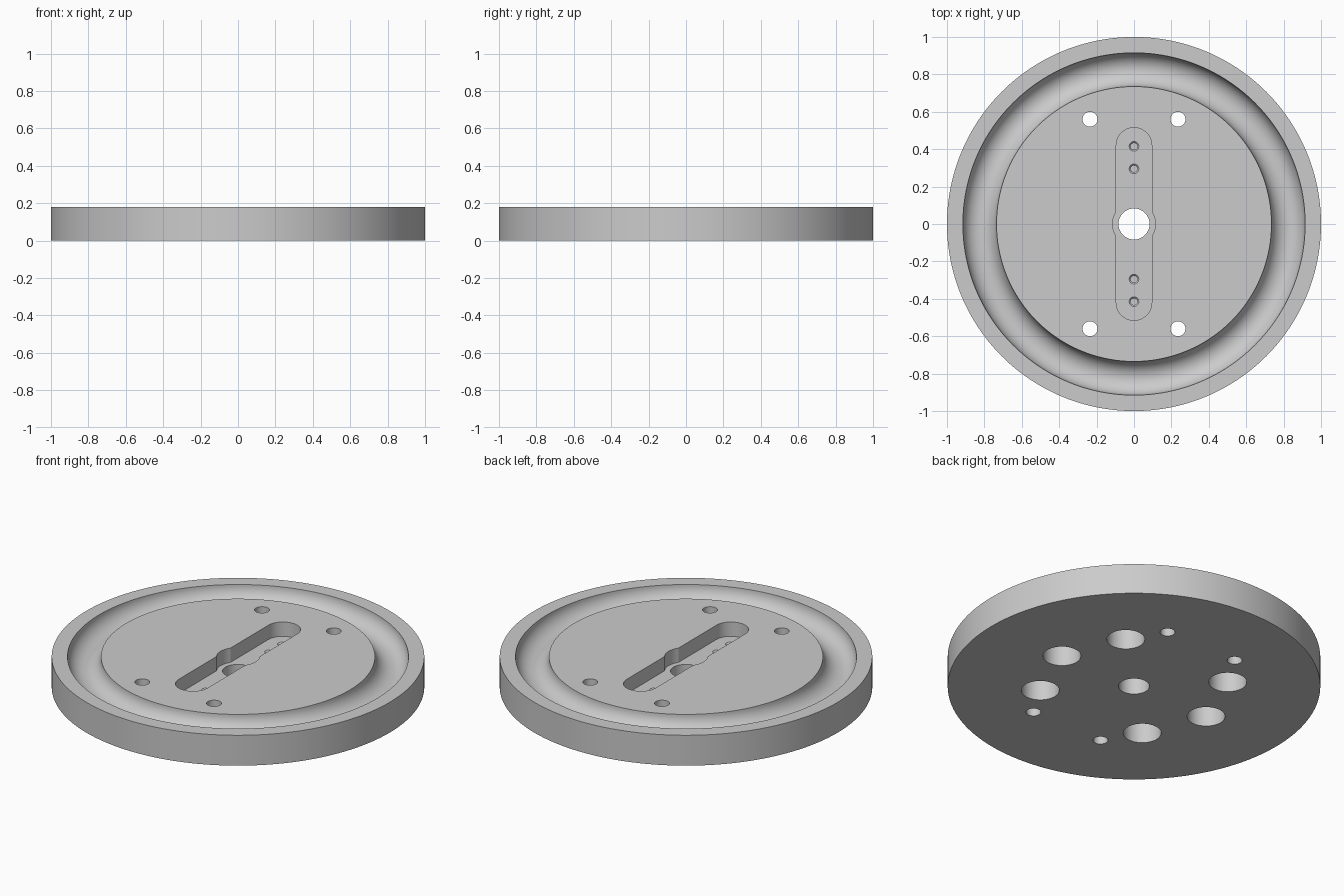
import bpy, bmesh, math

if "Cube" in bpy.data.objects:
    bpy.data.objects.remove(bpy.data.objects["Cube"])

HEIGHT = 0.18
SLOT_FLOOR = 0.095

grey = bpy.data.materials.new("machined grey")
grey.diffuse_color = (0.6, 0.6, 0.6, 1)
grey.use_nodes = True
grey.node_tree.nodes["Principled BSDF"].inputs["Base Color"].default_value = grey.diffuse_color


def finish(bm, name):
    bmesh.ops.remove_doubles(bm, verts=bm.verts, dist=1e-5)
    bmesh.ops.recalc_face_normals(bm, faces=bm.faces)
    mesh = bpy.data.meshes.new(name)
    bm.to_mesh(mesh)
    bm.free()
    obj = bpy.data.objects.new(name, mesh)
    bpy.context.collection.objects.link(obj)
    obj.data.materials.append(grey)
    return obj


def lathe(bm, profile, steps, x=0, y=0):
    """Revolve a closed (radius, z) profile around a vertical axis at x, y."""
    rings = []
    for i in range(steps):
        a = math.tau * i / steps
        rings.append([bm.verts.new((x + r * math.cos(a), y + r * math.sin(a), z))
                      for r, z in profile])
    n = len(profile)
    for i in range(steps):
        p, q = rings[i], rings[(i + 1) % steps]
        for j in range(n):
            k = (j + 1) % n
            bm.faces.new((p[j], q[j], q[k], p[k]))


def prism(bm, outline, z0, z1):
    """Extrude a flat outline from z0 to z1."""
    low = [bm.verts.new((x, y, z0)) for x, y in outline]
    high = [bm.verts.new((x, y, z1)) for x, y in outline]
    bm.faces.new(low)
    bm.faces.new(high)
    for i in range(len(outline)):
        j = (i + 1) % len(outline)
        bm.faces.new((low[i], low[j], high[j], high[i]))


def arc(cx, cy, r, a0, a1, n):
    return [(cx + r * math.cos(a0 + (a1 - a0) * i / n),
             cy + r * math.sin(a0 + (a1 - a0) * i / n)) for i in range(n + 1)]


def cut(target, cutter):
    mod = target.modifiers.new("cut", 'BOOLEAN')
    mod.operation = 'DIFFERENCE'
    mod.solver = 'EXACT'
    mod.object = cutter
    bpy.context.view_layer.objects.active = target
    bpy.ops.object.modifier_apply(modifier=mod.name)
    bpy.data.objects.remove(cutter)


# Disc with centre bore and half-round ring groove
groove = arc(0.825, HEIGHT, 0.09, 0, -math.pi, 24)
bm = bmesh.new()
lathe(bm, [(0.083, 0), (1, 0), (1, HEIGHT)] + groove + [(0.083, HEIGHT)], 192)
disc = finish(bm, "grooved_disc")

# Long slot with round ends and a round bulge around the bore
half, bulge, end_y = 0.095, 0.115, 0.42
meet = math.acos(half / bulge)
outline = (arc(0, 0, bulge, -meet, meet, 12)
           + arc(0, end_y, half, 0, math.pi, 32)
           + arc(0, 0, bulge, math.pi - meet, math.pi + meet, 12)
           + arc(0, -end_y, half, math.pi, math.tau, 32))
bm = bmesh.new()
prism(bm, outline, SLOT_FLOOR, HEIGHT + 0.1)
cut(disc, finish(bm, "slot_cutter"))

# Four through holes and six blind pockets from below
bm = bmesh.new()
for sx in (-1, 1):
    for sy in (-1, 1):
        prism(bm, arc(sx * 0.235, sy * 0.56, 0.04, 0, math.tau * 31 / 32, 31), -0.1, HEIGHT + 0.1)
for deg in (0, 45, 135, 180, 225, 315):
    a = math.radians(deg)
    prism(bm, arc(0.505 * math.cos(a), 0.505 * math.sin(a), 0.102,
                  0, math.tau * 47 / 48, 47), -0.1, 0.13)
cut(disc, finish(bm, "hole_cutter"))

# Chamfered blind screw holes in the slot floor
bm = bmesh.new()
top = SLOT_FLOOR + 0.05
for y in (-0.415, -0.295, 0.295, 0.415):
    lathe(bm, [(0, 0.03), (0.018, 0.03), (0.018, SLOT_FLOOR - 0.008),
               (0.026, SLOT_FLOOR), (0.026, top), (0, top)], 24, 0, y)
bmesh.ops.remove_doubles(bm, verts=bm.verts, dist=1e-5)
bmesh.ops.dissolve_degenerate(bm, edges=bm.edges, dist=1e-6)
cut(disc, finish(bm, "screw_cutter"))

# Smooth round walls, sharp rims
bpy.ops.object.select_all(action='DESELECT')
disc.select_set(True)
bpy.context.view_layer.objects.active = disc
bpy.ops.object.shade_smooth_by_angle(angle=math.radians(30))
